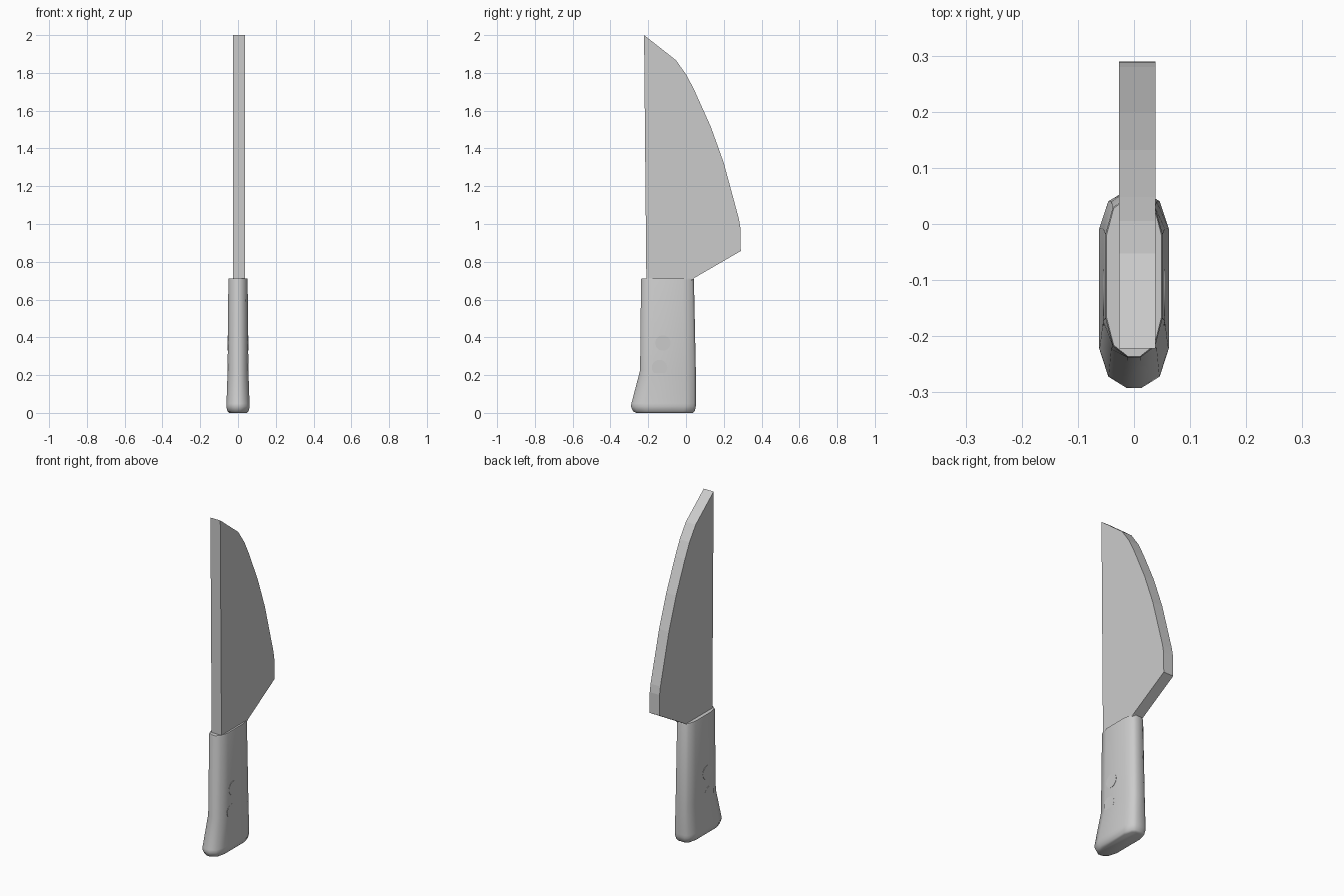
import bpy, bmesh, math

if "Cube" in bpy.data.objects:
    bpy.data.objects.remove(bpy.data.objects["Cube"])


def mesh_object(name, bm, smooth=None):
    bmesh.ops.recalc_face_normals(bm, faces=bm.faces)
    mesh = bpy.data.meshes.new(name)
    bm.to_mesh(mesh)
    bm.free()
    obj = bpy.data.objects.new(name, mesh)
    bpy.context.collection.objects.link(obj)
    if smooth:
        bpy.ops.object.select_all(action='DESELECT')
        obj.select_set(True)
        bpy.context.view_layer.objects.active = obj
        bpy.ops.object.shade_smooth_by_angle(angle=math.radians(smooth))
    return obj


# Blade: flat side profile (y, z) extruded across x
profile = [(-0.21, 0.70), (-0.21, 0.714), (-0.222, 2.0), (-0.053, 1.867),
           (0.005, 1.785), (0.048, 1.70), (0.132, 1.513), (0.20, 1.323),
           (0.28, 1.027), (0.288, 0.98), (0.29, 0.857), (0.04, 0.712), (0.03, 0.70)]
bm = bmesh.new()
face = bm.faces.new([bm.verts.new((-0.027, y, z)) for y, z in profile])
new = bmesh.ops.extrude_face_region(bm, geom=[face])['geom']
bmesh.ops.translate(bm, vec=(0.065, 0, 0),
                    verts=[v for v in new if isinstance(v, bmesh.types.BMVert)])
mesh_object("blade", bm)


# Handle: chamfered cross-section lofted through rings
def ring(bm, z, w, y0, y1):
    half = [(0.22, y0), (0.74, y0 + 0.02), (1.0, y0 + 0.07),
            (1.0, y1 - 0.06), (0.74, y1 - 0.012), (0.4, y1)]
    outline = half + [(-x, y) for x, y in reversed(half)]
    return [bm.verts.new((x * w, y, z)) for x, y in outline]


bm = bmesh.new()
rings = [ring(bm, *r) for r in [
    (0.000, 0.047, -0.262, 0.035), (0.008, 0.056, -0.280, 0.046),
    (0.035, 0.062, -0.292, 0.052), (0.050, 0.061, -0.289, 0.053),
    (0.225, 0.055, -0.243, 0.052), (0.704, 0.051, -0.238, 0.042),
    (0.712, 0.049, -0.236, 0.040)]]
for a, b in zip(rings, rings[1:]):
    for i in range(len(a)):
        j = (i + 1) % len(a)
        bm.faces.new((a[i], a[j], b[j], b[i]))
bm.faces.new(rings[0])
bm.faces.new(rings[-1])
mesh_object("handle", bm, 50)

# Rivets: pins running through the handle, showing on both sides
for name, y, z in (("upper_rivet", -0.122, 0.37), ("lower_rivet", -0.14, 0.24)):
    bpy.ops.mesh.primitive_cylinder_add(vertices=24, radius=0.041, depth=0.111,
                                        location=(0, y, z), rotation=(0, math.pi / 2, 0))
    bpy.context.object.name = name
    bpy.ops.object.shade_smooth_by_angle(angle=math.radians(40))
